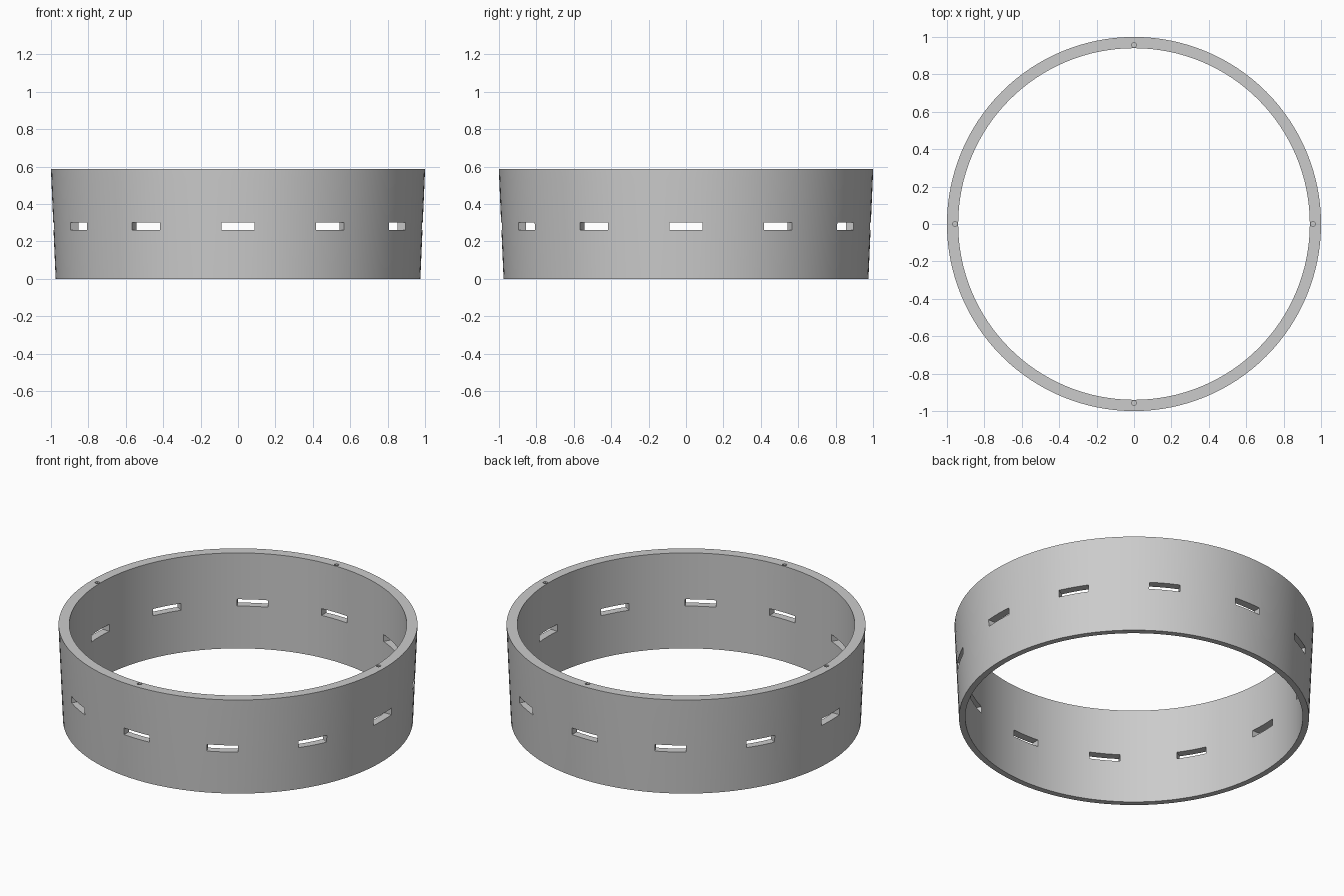
import bpy, bmesh, math
from mathutils import Matrix

if "Cube" in bpy.data.objects:
    bpy.data.objects.remove(bpy.data.objects["Cube"])

SEGMENTS = 128
HEIGHT = 0.587


def make_object(name, bm):
    bmesh.ops.recalc_face_normals(bm, faces=bm.faces)
    mesh = bpy.data.meshes.new(name)
    bm.to_mesh(mesh)
    bm.free()
    obj = bpy.data.objects.new(name, mesh)
    bpy.context.collection.objects.link(obj)
    return obj


# Tapered ring: closed wall section (radius, height) swept around z
section = [(0.94, 0), (0.975, 0), (0.998, 0.53), (1.0, HEIGHT), (0.94, HEIGHT)]
bm = bmesh.new()
loops = []
for i in range(SEGMENTS):
    a = 2 * math.pi * i / SEGMENTS
    loops.append([bm.verts.new((r * math.cos(a), r * math.sin(a), z)) for r, z in section])
for i in range(SEGMENTS):
    p, q = loops[i], loops[(i + 1) % SEGMENTS]
    for k in range(len(section)):
        n = (k + 1) % len(section)
        bm.faces.new((p[k], q[k], q[n], p[n]))
ring = make_object("ring_wall", bm)

# Twelve rectangular slots through the wall, four small blind holes in the top rim
bm = bmesh.new()
for i in range(12):
    m = (Matrix.Rotation(i * math.pi / 6, 4, 'Z') @ Matrix.Translation((0.96, 0, 0.281))
         @ Matrix.Diagonal((0.2, 0.174, 0.042, 1)))
    bmesh.ops.create_cube(bm, size=1, matrix=m)
for i in range(4):
    m = Matrix.Rotation(i * math.pi / 2, 4, 'Z') @ Matrix.Translation((0.957, 0, HEIGHT))
    bmesh.ops.create_cone(bm, cap_ends=True, segments=12, radius1=0.013, radius2=0.013,
                          depth=0.2, matrix=m)
cutter = make_object("slot_and_hole_cutter", bm)
cutter.hide_render = True

# Cut the openings
mod = ring.modifiers.new("openings", 'BOOLEAN')
mod.operation = 'DIFFERENCE'
mod.solver = 'EXACT'
mod.object = cutter
bpy.context.view_layer.objects.active = ring
ring.select_set(True)
bpy.ops.object.modifier_apply(modifier=mod.name)
bpy.data.objects.remove(cutter)
bpy.ops.object.shade_smooth_by_angle(angle=math.radians(30))
